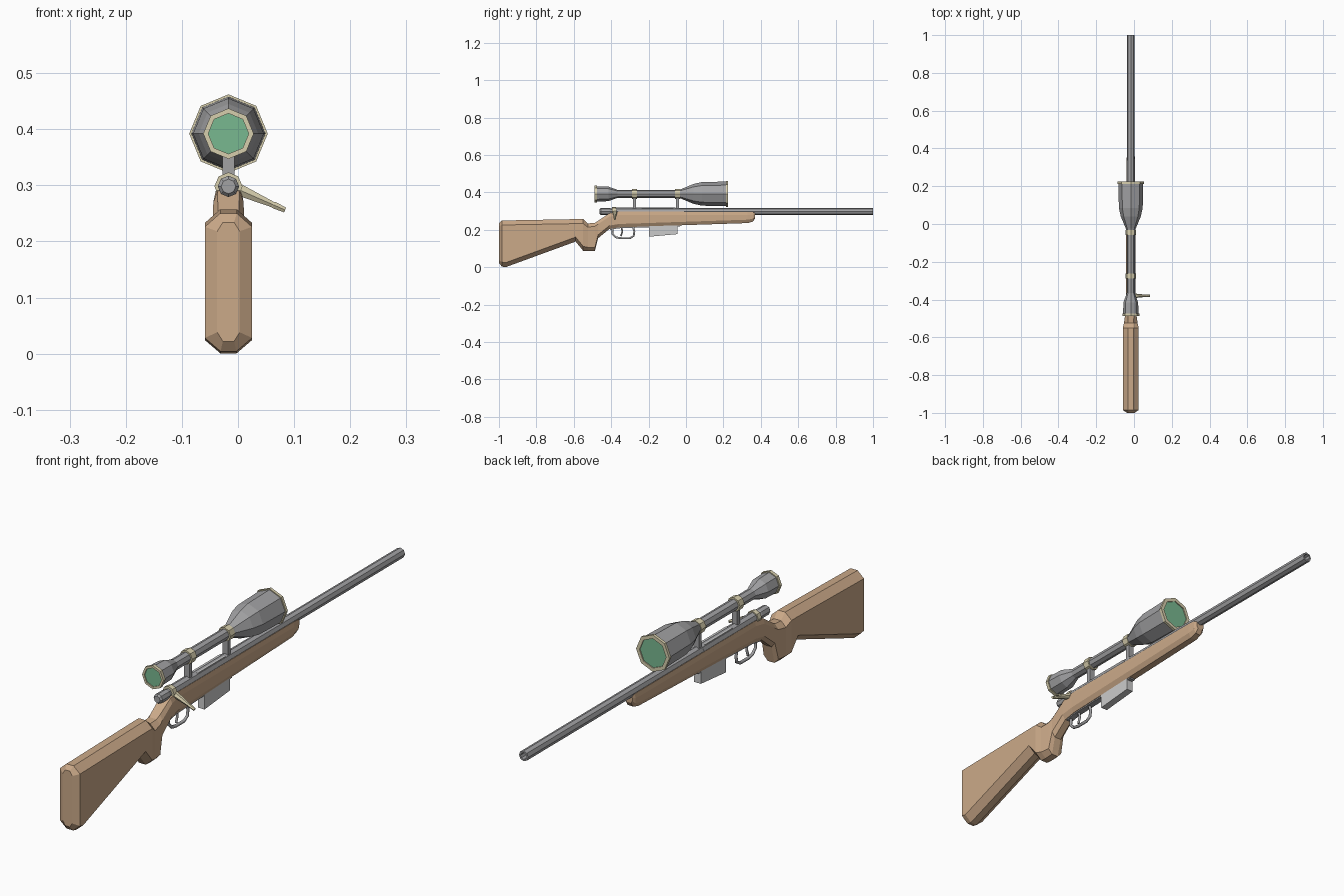
import bpy, bmesh
from math import sin, cos, tau
from mathutils import Vector

if "Cube" in bpy.data.objects:
    bpy.data.objects.remove(bpy.data.objects["Cube"])

CX = -0.017           # centre plane of the rifle
BZ, SZ = 0.298, 0.392 # barrel and scope axis heights


def material(name, rgb):
    m = bpy.data.materials.new(name)
    m.diffuse_color = (*rgb, 1)
    m.use_nodes = True
    m.node_tree.nodes["Principled BSDF"].inputs["Base Color"].default_value = m.diffuse_color
    return m


WOOD = material("wood", (0.60, 0.40, 0.25))
STEEL = material("dark_steel", (0.36, 0.36, 0.37))
BRASS = material("brass", (0.68, 0.62, 0.42))
GLASS = material("green_glass", (0.19, 0.48, 0.28))


def add_mesh(name, bm, mat=None):
    bmesh.ops.remove_doubles(bm, verts=bm.verts, dist=1e-5)
    bmesh.ops.recalc_face_normals(bm, faces=bm.faces)
    me = bpy.data.meshes.new(name)
    bm.to_mesh(me)
    bm.free()
    ob = bpy.data.objects.new(name, me)
    bpy.context.collection.objects.link(ob)
    if mat:
        me.materials.append(mat)
    return ob


def loft(name, rings, mat=None, caps=True, loop=False):
    bm = bmesh.new()
    vs = [[bm.verts.new(p) for p in r] for r in rings]
    n = len(vs[0])
    pairs = list(zip(vs, vs[1:])) + ([(vs[-1], vs[0])] if loop else [])
    for a, b in pairs:
        for i in range(n):
            j = (i + 1) % n
            bm.faces.new((a[i], a[j], b[j], b[i]))
    if caps and not loop:
        bm.faces.new(vs[0])
        bm.faces.new(vs[-1])
    return add_mesh(name, bm, mat)


def lathe(name, z, profile, mat, loop=False, n=8):
    # profile of (y, radius) turned about a lengthwise axis
    rings = [[(CX + r * cos(tau * i / n), y, z + r * sin(tau * i / n))
              for i in range(n)] for y, r in profile]
    return loft(name, rings, mat, loop=loop)


def ring(name, z, y0, y1, r_in, r_out, mat):
    return lathe(name, z, [(y0, r_in), (y0, r_out), (y1, r_out), (y1, r_in)], mat, True)


def prism(name, outline, hw, mat=None):
    # side outline of (y, z) given thickness across x
    return loft(name, [[(CX + s * hw, y, z) for y, z in outline] for s in (-1, 1)], mat)


def wire(name, pts, radius, mat, cyclic=False):
    cu = bpy.data.curves.new(name, 'CURVE')
    cu.dimensions = '3D'
    cu.bevel_depth = radius
    cu.bevel_resolution = 1
    cu.use_fill_caps = True
    sp = cu.splines.new('POLY')
    sp.points.add(len(pts) - 1)
    for p, (y, z) in zip(sp.points, pts):
        p.co = (CX, y, z, 1)
    sp.use_cyclic_u = cyclic
    cu.materials.append(mat)
    ob = bpy.data.objects.new(name, cu)
    bpy.context.collection.objects.link(ob)


# Stock: y, bottom, top, half width, top flat, bottom flat, chamfer height
sections = [
    (-1.000, .022, .234, .020, .010, .010, .016),
    (-.985, .004, .250, .042, .015, .014, .024),
    (-.965, .000, .250, .042, .015, .014, .024),
    (-.590, .137, .257, .042, .015, .014, .024),
    (-.550, .088, .257, .042, .015, .014, .024),
    (-.525, .086, .234, .036, .015, .014, .020),
    (-.487, .088, .237, .031, .016, .014, .018),
    (-.470, .155, .248, .028, .018, .014, .018),
    (-.410, .204, .288, .027, .020, .014, .018),
    (-.360, .213, .297, .025, .021, .014, .018),
    (.330, .236, .296, .023, .020, .013, .018),
    (.358, .244, .294, .021, .019, .012, .015),
    (.370, .262, .290, .016, .015, .010, .008),
]
rings = []
for y, zb, zt, hw, ft, fb, c in sections:
    half = [(fb, zb), (hw, zb + c), (hw, zt - c), (ft, zt)]
    rings.append([(CX + x, y, z) for x, z in half] +
                 [(CX - x, y, z) for x, z in reversed(half)])
loft("stock", rings, WOOD)

# Barrel with hollow muzzle, receiver and bolt
lathe("barrel", BZ, [(-.06, .0195), (1, .0195), (1, .013), (.93, .013)], STEEL)
lathe("receiver", BZ, [(-.385, .0205), (-.055, .0205)], STEEL)
lathe("bolt", BZ, [(-.462, .013), (-.455, .019), (-.41, .019), (-.40, .016), (-.38, .016)], STEEL)
prism("ejection_cover", [(-.235, .30), (-.235, .316), (-.07, .316), (-.07, .30)], .013)
ring("bolt_collar", BZ, -.395, -.375, .012, .025, BRASS)

# Bolt handle: tapered rod with a small end knob
start, end = Vector((-.005, -.380, .295)), Vector((.084, -.380, .256))
axis = (end - start).normalized()
side = Vector((0, 1, 0))
up = axis.cross(side)
rings = []
for t, r in ((0, .013), (.75, .006), (.77, .007), (1, .0055)):
    c = start.lerp(end, t)
    rings.append([c + r * (cos(tau * i / 6) * side + sin(tau * i / 6) * up) for i in range(6)])
loft("bolt_handle", rings, BRASS)

# Magazine, floor plate and trigger group
prism("magazine", [(-.197, .163), (-.045, .177), (-.045, .235), (-.197, .235)], .014)
prism("floor_plate", [(-.405, .200), (-.36, .208), (-.03, .219), (-.03, .235), (-.36, .222), (-.405, .212)], .012, STEEL)
wire("trigger_guard", [(-.392, .210), (-.393, .178), (-.375, .160), (-.350, .155), (-.300, .155),
                       (-.280, .167), (-.276, .190), (-.283, .215)], .006, STEEL)
wire("trigger", [(-.345, .215), (-.340, .190), (-.348, .166)], .005, STEEL)

# Scope body, end rims and lenses
lathe("scope_body", SZ, [(-.480, .041), (-.415, .039), (-.365, .021), (-.045, .021), (-.025, .026),
                         (.040, .053), (.085, .063), (.217, .066)], STEEL)
ring("eyepiece_rim", SZ, -.488, -.475, .036, .045, BRASS)
ring("objective_rim", SZ, .213, .224, .056, .070, BRASS)
lathe("eyepiece_lens", SZ, [(-.484, .037), (-.476, .037)], GLASS)
lathe("objective_lens", SZ, [(.212, .057), (.220, .057)], GLASS)

# Scope mounts
for label, y in (("rear", -.275), ("front", -.045)):
    ring(label + "_scope_ring", SZ, y - .014, y + .014, .018, .027, BRASS)
    prism(label + "_scope_post", [(y - .008, .305), (y + .008, .305), (y + .008, .376), (y - .008, .376)], .011, STEEL)
